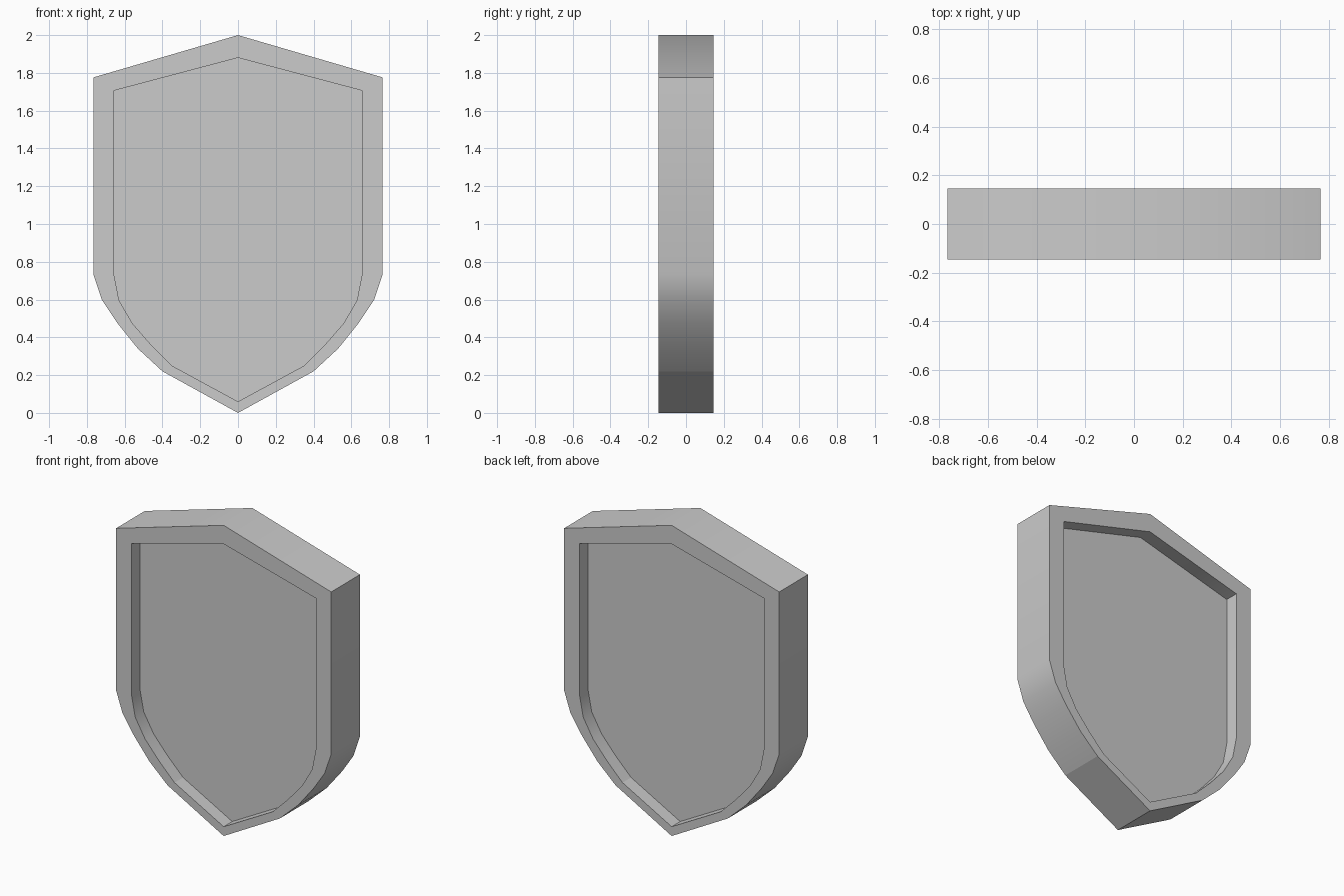
import bpy, bmesh

if "Cube" in bpy.data.objects:
    bpy.data.objects.remove(bpy.data.objects["Cube"])

# Right half of each outline, peak to bottom tip (x, z)
OUTER = [(0, 2.0), (0.766, 1.776), (0.766, 0.733), (0.72, 0.597),
         (0.64, 0.477), (0.53, 0.34), (0.40, 0.22), (0, 0)]
INNER = [(0, 1.88), (0.657, 1.706), (0.657, 0.735), (0.63, 0.597),
         (0.56, 0.475), (0.46, 0.36), (0.35, 0.25), (0, 0.06)]
HALF = 0.146
FLOOR = HALF - 0.087
CORNERS = {1, 6, 7, 8, 13}     # hard corners of the outline


def mirrored(half):
    return half + [(-x, z) for x, z in half[-2:0:-1]]


def ring(bm, half, y):
    return [bm.verts.new((x, y, z)) for x, z in mirrored(half)]


# Shield body: rim, recess walls and recessed panels on both faces
bm = bmesh.new()
rings = [ring(bm, p, y) for p, y in (
    (INNER, -FLOOR), (INNER, -HALF), (OUTER, -HALF),
    (OUTER, HALF), (INNER, HALF), (INNER, FLOOR))]
n = len(rings[0])
bm.faces.new(rings[0])
bm.faces.new(rings[-1])
for a, b in zip(rings, rings[1:]):
    for i in range(n):
        j = (i + 1) % n
        bm.faces.new((a[i], a[j], b[j], b[i]))
bmesh.ops.recalc_face_normals(bm, faces=bm.faces[:])

# Smooth curved sides, hard outlines and corners
for f in bm.faces:
    f.smooth = True
for r in rings:
    for i in range(n):
        bm.edges.get((r[i], r[(i + 1) % n])).smooth = False
for a, b in zip(rings, rings[1:]):
    for i in CORNERS:
        bm.edges.get((a[i], b[i])).smooth = False

mesh = bpy.data.meshes.new("shield_body")
bm.to_mesh(mesh)
bm.free()
bpy.context.collection.objects.link(bpy.data.objects.new("shield_body", mesh))
